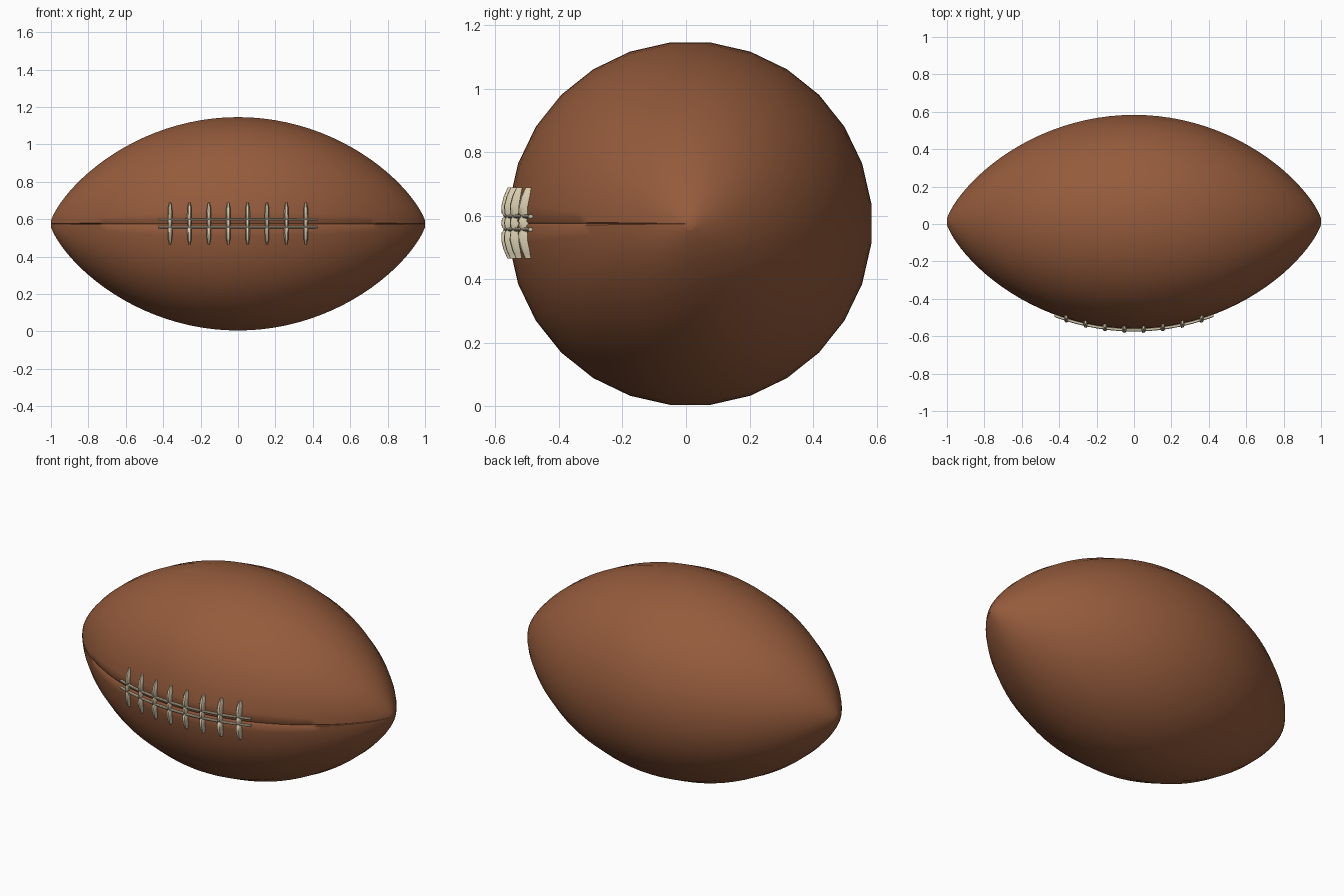
import bpy, bmesh, math

if "Cube" in bpy.data.objects:
    bpy.data.objects.remove(bpy.data.objects["Cube"])

R, CY, CZ = 0.574, 0.013, 0.575


def material(name, color):
    m = bpy.data.materials.new(name)
    m.diffuse_color = color
    m.use_nodes = True
    m.node_tree.nodes["Principled BSDF"].inputs["Base Color"].default_value = m.diffuse_color
    return m


def radius(x):
    return R * max(0.0, 1 - x * x) ** 0.73


def front(x, z, lift):
    """Point above the front of the ball at (x, z)."""
    r = radius(x)
    return CY - math.sqrt(max(0.0, r * r - (z - CZ) ** 2)) - lift


def add_object(name, bm, mat, angle):
    bmesh.ops.recalc_face_normals(bm, faces=bm.faces)
    me = bpy.data.meshes.new(name)
    bm.to_mesh(me)
    bm.free()
    ob = bpy.data.objects.new(name, me)
    bpy.context.collection.objects.link(ob)
    me.materials.append(mat)
    bpy.ops.object.select_all(action='DESELECT')
    ob.select_set(True)
    bpy.context.view_layer.objects.active = ob
    bpy.ops.object.shade_smooth_by_angle(angle=math.radians(angle))
    return ob


def loft(bm, rings):
    """Skin closed rings of points and cap both ends."""
    vs = [[bm.verts.new(p) for p in ring] for ring in rings]
    n = len(vs[0])
    for a, b in zip(vs, vs[1:]):
        for i in range(n):
            bm.faces.new((a[i], a[(i + 1) % n], b[(i + 1) % n], b[i]))
    bm.faces.new(vs[0])
    bm.faces.new(vs[-1])


leather = material("leather", (0.30, 0.105, 0.045, 1))
cord = material("cord", (0.68, 0.61, 0.43, 1))

# Ball: lathed lens profile with a fine sunken seam along the front
angles = [(i + 0.5) * 2 * math.pi / 28 for i in range(28)]
angles = sorted(angles + [math.pi - 0.013, math.pi, math.pi + 0.013])
bm = bmesh.new()
rings = []
for k in range(49):
    x = 0.996 * math.sin(math.pi * (k / 48 - 0.5))
    r = radius(x)
    ring = []
    for a in angles:
        rr = r - (min(0.006, r * 0.1) if abs(a - math.pi) < 0.001 else 0)
        ring.append((x * 1.004, CY + rr * math.cos(a), CZ + rr * math.sin(a)))
    rings.append(ring)
loft(bm, rings)
add_object("ball", bm, leather, 50)

# Two long laces running beside the seam
bm = bmesh.new()
for z in (0.557, 0.598):
    rings = []
    for k in range(25):
        x = -0.425 + 0.85 * k / 24
        y = front(x, z, 0.006)
        rings.append([(x, y + 0.008 * math.cos(t), z + 0.006 * math.sin(t))
                      for t in (j * math.pi / 4 for j in range(8))])
    loft(bm, rings)
add_object("long_laces", bm, cord, 40)

# Eight cross laces, pinched where they pass the long laces
half = [(0, 0.021, 0.011), (0.012, 0.020, 0.011), (0.021, 0.013, 0.010),
        (0.030, 0.021, 0.012), (0.055, 0.024, 0.012), (0.085, 0.020, 0.011),
        (0.095, 0.017, 0.008), (0.112, 0.013, 0.005)]
section = [(-d, l, w) for d, l, w in reversed(half[1:])] + half
for i in range(8):
    x0 = -0.363 + i * 0.1036
    bm = bmesh.new()
    rings = []
    for d, lift, w in section:
        z = CZ + 0.002 + d
        rings.append([(x0 - w, front(x0 - w, z, -0.008), z),
                      (x0 - w, front(x0 - w, z, lift * 0.6), z),
                      (x0 - w * 0.5, front(x0 - w * 0.5, z, lift), z),
                      (x0 + w * 0.5, front(x0 + w * 0.5, z, lift), z),
                      (x0 + w, front(x0 + w, z, lift * 0.6), z),
                      (x0 + w, front(x0 + w, z, -0.008), z)])
    loft(bm, rings)
    add_object(f"cross_lace_{i + 1}", bm, cord, 40)
